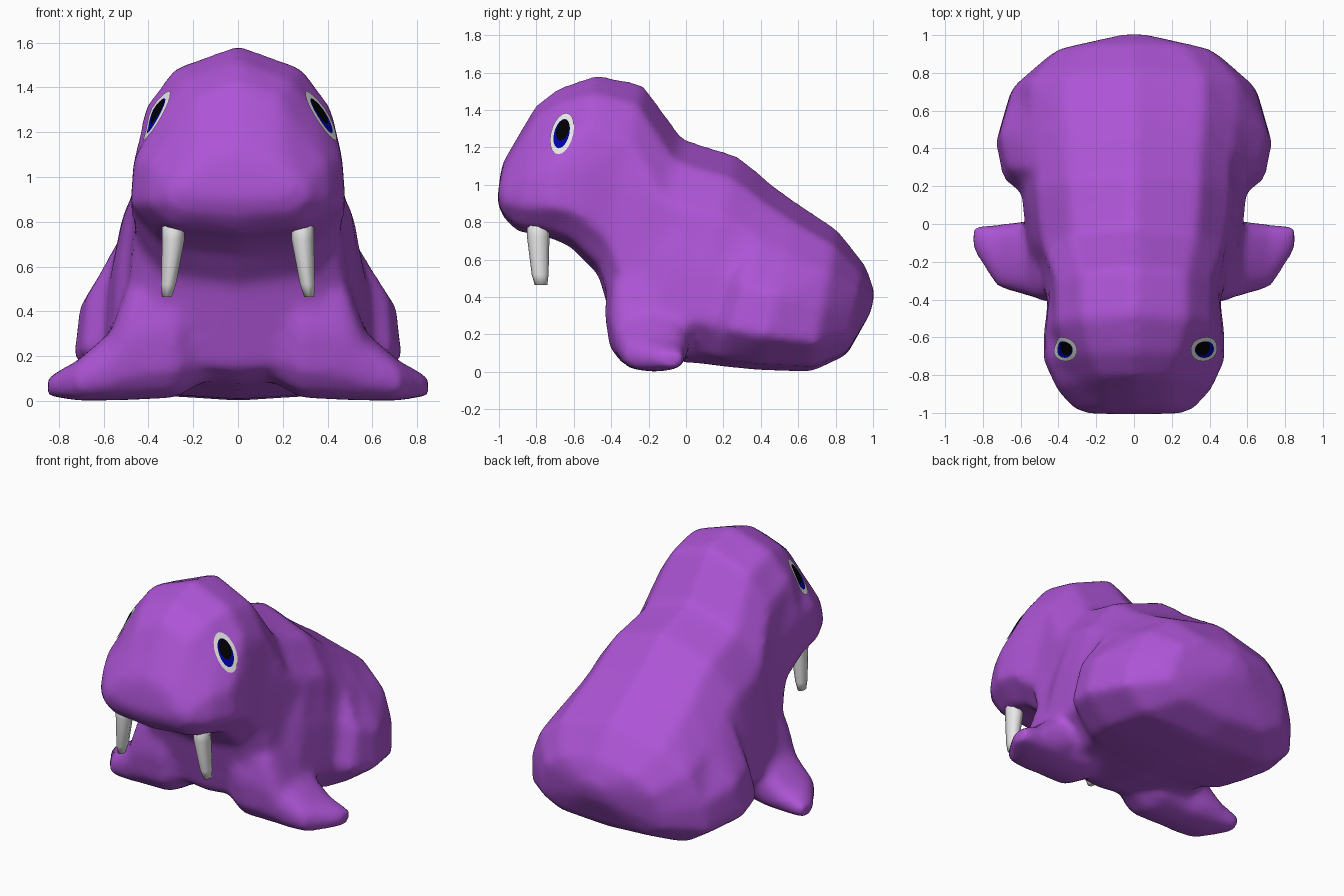
import bpy, bmesh, math
from mathutils import Vector
from mathutils.bvhtree import BVHTree

cube = bpy.data.objects.get("Cube")
if cube:
    bpy.data.objects.remove(cube, do_unlink=True)


def material(name, rgb):
    m = bpy.data.materials.new(name)
    m.use_nodes = True
    m.diffuse_color = (*rgb, 1)
    m.node_tree.nodes["Principled BSDF"].inputs["Base Color"].default_value = (*rgb, 1)
    return m


PURPLE = material("purple skin", (0.42, 0.09, 0.67))
IVORY = material("ivory white", (0.8, 0.8, 0.8))
BLUE = material("iris blue", (0.0, 0.0, 0.4))
BLACK = material("pupil black", (0.0, 0.0, 0.0))


def finish(bm, name, mats):
    mesh = bpy.data.meshes.new(name)
    bm.to_mesh(mesh)
    bm.free()
    for m in mats:
        mesh.materials.append(m)
    for p in mesh.polygons:
        p.use_smooth = True
    ob = bpy.data.objects.new(name, mesh)
    bpy.context.collection.objects.link(ob)
    return ob


def loft(bm, rings):
    """Skin a list of closed rings and cap both ends."""
    rows = [[bm.verts.new(p) for p in ring] for ring in rings]
    n = len(rows[0])
    for a, b in zip(rows, rows[1:]):
        for i in range(n):
            j = (i + 1) % n
            bm.faces.new((a[i], a[j], b[j], b[i]))
    bm.faces.new(rows[0])
    bm.faces.new(rows[-1])
    bmesh.ops.recalc_face_normals(bm, faces=bm.faces)


def oval(cx, cy, cz, ry, rz, n=12, power=1.0):
    """Closed oval across x; a power under one makes it squarer."""
    def bend(v):
        return math.copysign(abs(v) ** power, v)
    turns = [2 * math.pi * i / n for i in range(n)]
    return [(cx, cy + ry * bend(math.cos(t)), cz + rz * bend(math.sin(t))) for t in turns]


# Body and head: tilted rings from nose to rump
# each: top y, top z, bottom y, bottom z, half width, upper fullness
stations = [
    (-0.99, 1.08, -1.01, 0.91, 0.25, 1),
    (-0.97, 1.14, -0.98, 0.83, 0.33, 0.9),
    (-0.80, 1.43, -0.90, 0.75, 0.42, 0.8),
    (-0.68, 1.52, -0.74, 0.72, 0.49, 0.87),
    (-0.48, 1.59, -0.62, 0.67, 0.49, 1.03),
    (-0.23, 1.54, -0.47, 0.52, 0.47, 1.08),
    (-0.02, 1.25, -0.36, 0.14, 0.51, 1.15),
    (0.10, 1.21, -0.24, 0.08, 0.57, 1.07),
    (0.27, 1.16, 0.0, 0.05, 0.60, 1.05),
    (0.36, 1.09, 0.11, 0.04, 0.61, 1.02),
    (0.45, 1.01, 0.18, 0.03, 0.71, 0.9),
    (0.60, 0.90, 0.38, 0.01, 0.75, 0.88),
    (0.81, 0.76, 0.67, 0.0, 0.67, 1),
    (0.96, 0.57, 0.86, 0.09, 0.46, 1.05),
    (1.01, 0.43, 0.99, 0.32, 0.07, 1.1),
]
# one side of the cross-section: height fraction, width fraction
half = [(0.04, 0.7), (0.2, 0.98), (0.45, 0.95), (0.7, 0.82), (0.89, 0.56)]
section = [(0, 0)] + half + [(1, 0)] + [(h, -w) for h, w in reversed(half)]


def body_ring(ty, tz, by, bz, width, fullness):
    return [(w * width * (fullness if h > 0.6 else 1),
             by + (ty - by) * h, bz + (tz - bz) * h) for h, w in section]


bm = bmesh.new()
loft(bm, [body_ring(*s) for s in stations])

# Shoulders and front flippers: x, centre y, half depth, bottom z, top z
flipper = [
    (0.16, -0.20, 0.17, 0.08, 0.60),
    (0.28, -0.20, 0.24, 0.01, 0.64),
    (0.48, -0.19, 0.22, 0.0, 0.58),
    (0.57, -0.18, 0.20, 0.0, 0.31),
    (0.72, -0.17, 0.17, 0.0, 0.18),
    (0.85, -0.07, 0.07, 0.02, 0.11),
]
for side in (1, -1):
    loft(bm, [oval(side * x, y, (lo + hi) / 2, d, (hi - lo) / 2, power=0.75)
              for x, y, d, lo, hi in flipper])

# Fuse the overlapping volumes into one soft skin
body = finish(bm, "body", [PURPLE])
fuse = body.modifiers.new("fuse", "REMESH")
fuse.mode = "VOXEL"
fuse.voxel_size = 0.025
fuse.use_smooth_shade = True
soften = body.modifiers.new("soften", "SMOOTH")
soften.factor = 0.5
soften.iterations = 12
bvh = BVHTree.FromObject(body, bpy.context.evaluated_depsgraph_get())

for side, tag in ((1, "left"), (-1, "right")):
    # Tusk: tapering towards its outer edge
    rings = []
    for z, x, y, rx, ry in ((0.85, 0.288, -0.79, 0.054, 0.06),
                            (0.72, 0.289, -0.79, 0.05, 0.06),
                            (0.52, 0.31, -0.78, 0.033, 0.045),
                            (0.465, 0.318, -0.775, 0.022, 0.034)):
        turns = [2 * math.pi * i / 8 for i in range(8)]
        rings.append([(side * (x + rx * math.cos(t)), y + ry * math.sin(t), z)
                      for t in turns])
    bm = bmesh.new()
    loft(bm, rings)
    finish(bm, tag + "_tusk", [IVORY])

    # Eye: thin nested ovals laid on the head surface, leaning back
    bm = bmesh.new()

    def on_head(y, z):
        y += 0.2 * (z - 1.27)
        hit, normal, _, _ = bvh.ray_cast(Vector((side * 2, y, z)), Vector((-side, 0, 0)))
        return bm.verts.new(hit + normal * 0.007)

    n = 20
    rows = []
    # centre y, centre z, half width, half height
    for y, z, ry, rz in ((-0.66, 1.29, 0.016, 0.03), (-0.66, 1.29, 0.034, 0.056),
                         (-0.662, 1.27, 0.041, 0.078), (-0.66, 1.27, 0.06, 0.11)):
        rows.append([on_head(p[1], p[2]) for p in oval(0, y, z, ry, rz, n)])
    bm.faces.new(rows[0]).material_index = 2
    for a, b, colour in zip(rows, rows[1:], (2, 1, 0)):
        for i in range(n):
            j = (i + 1) % n
            bm.faces.new((a[j], a[i], b[i], b[j])).material_index = colour
    bmesh.ops.recalc_face_normals(bm, faces=bm.faces)
    bm.normal_update()
    if sum(f.normal.x for f in bm.faces) * side < 0:
        bmesh.ops.reverse_faces(bm, faces=bm.faces)
    finish(bm, tag + "_eye", [IVORY, BLUE, BLACK])
